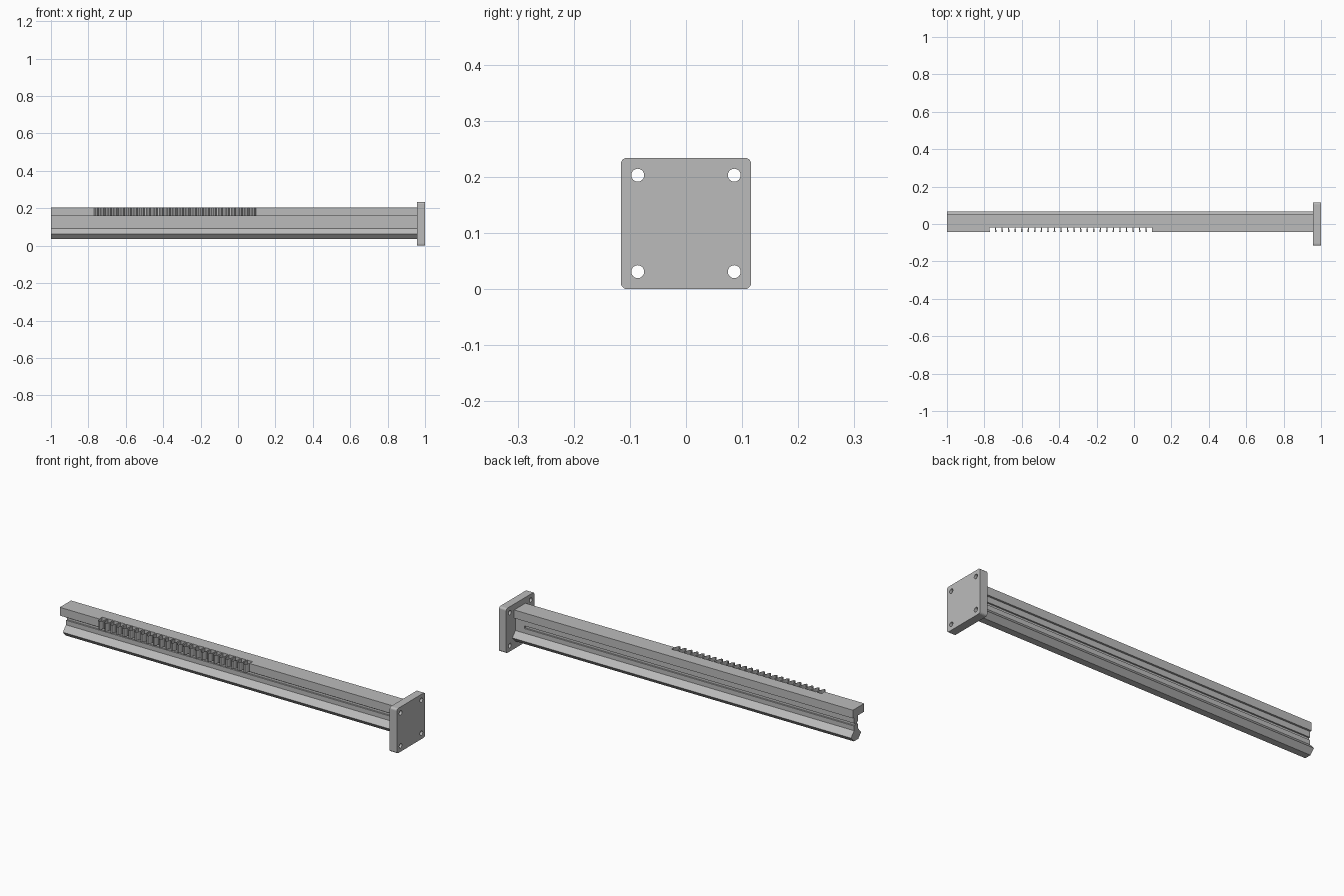
import bpy, bmesh, math
from mathutils import Vector

cube = bpy.data.objects.get("Cube")
if cube:
    bpy.data.objects.remove(cube, do_unlink=True)

grey = bpy.data.materials.new("steel grey")
grey.use_nodes = True
grey.diffuse_color = (0.5, 0.5, 0.5, 1)
grey.node_tree.nodes["Principled BSDF"].inputs["Base Color"].default_value = (0.5, 0.5, 0.5, 1)


def finish(name, bm, normals=True):
    if normals:
        bmesh.ops.recalc_face_normals(bm, faces=bm.faces)
    mesh = bpy.data.meshes.new(name)
    bm.to_mesh(mesh)
    bm.free()
    mesh.materials.append(grey)
    ob = bpy.data.objects.new(name, mesh)
    bpy.context.collection.objects.link(ob)
    return ob


def prism(bm, points, offset):
    """Closed solid made by sweeping a polygon along an offset."""
    face = bm.faces.new([bm.verts.new(p) for p in points])
    swept = bmesh.ops.extrude_face_region(bm, geom=[face], use_keep_orig=True)
    verts = [g for g in swept["geom"] if isinstance(g, bmesh.types.BMVert)]
    bmesh.ops.translate(bm, verts=verts, vec=offset)


def box(bm, x0, x1, y0, y1, z0, z1):
    prism(bm, [(x0, y0, z0), (x1, y0, z0), (x1, y1, z0), (x0, y1, z0)], (0, 0, z1 - z0))


def cut(target, cutter):
    mod = target.modifiers.new("cut", "BOOLEAN")
    mod.operation = "DIFFERENCE"
    mod.solver = "EXACT"
    mod.object = cutter
    cutter.hide_render = True
    cutter.hide_viewport = True
    cutter.display_type = "WIRE"


# Rail: offset top flange, thin neck and a vee-shaped foot
FRONT, TOP, SHELF = -0.043, 0.203, 0.16
profile = [(FRONT, TOP), (FRONT, SHELF), (0.008, SHELF), (0.008, 0.092),
           (-0.018, 0.063), (0.006, 0.037), (0.042, 0.037), (0.066, 0.063),
           (0.04, 0.092), (0.04, SHELF), (0.05, SHELF), (0.05, TOP)]
bm = bmesh.new()
prism(bm, [(-1, y, z) for y, z in profile], (1.958, 0, 0))
rail = finish("rail", bm)

# Long slots on both sides of the neck
bm = bmesh.new()
for y0, y1 in ((-0.01, 0.016), (0.032, 0.058)):
    box(bm, -1.1, 0.905, y0, y1, 0.116, 0.13)
cut(rail, finish("slot_cutter", bm))

# Rack: open tooth pockets cut in the flange, thin tooth walls in front of it
COUNT, START, PITCH = 25, -0.775, 0.035
half = [(0.0155, -0.018), (0.013, FRONT), (0.0095, -0.055), (0.004, -0.066)]
outline = half + [(-x, y) for x, y in reversed(half)]
pockets, walls = bmesh.new(), bmesh.new()
for i in range(COUNT):
    cx = START + PITCH * (i + 0.5)
    prism(pockets, [(cx + x, y, SHELF - 0.01) for x, y in outline], (0, 0, 0.07))
    rim = [[walls.verts.new((cx + x, y, z)) for x, y in outline[1:-1]] for z in (SHELF, TOP)]
    for k in range(len(rim[0]) - 1):
        walls.faces.new((rim[0][k + 1], rim[0][k], rim[1][k], rim[1][k + 1]))
cut(rail, finish("tooth_cutter", pockets))
finish("rack_teeth", walls, normals=False)

# Square end plate with rounded corners
SIDE, HIGH, RADIUS = 0.116, 0.234, 0.011
corners = []
for sy, sz, turn in ((1, 1, 0), (-1, 1, 1), (-1, 0, 2), (1, 0, 3)):
    cy = sy * (SIDE - RADIUS)
    cz = HIGH - RADIUS if sz else RADIUS
    for k in range(6):
        a = (turn + k / 5) * math.pi / 2
        corners.append((0.958, cy + RADIUS * math.cos(a), cz + RADIUS * math.sin(a)))
bm = bmesh.new()
prism(bm, corners, (0.042, 0, 0))
plate = finish("end_plate", bm)

# Four bolt holes
bm = bmesh.new()
for y in (-0.086, 0.086):
    for z in (0.031, 0.203):
        ring = [Vector((0.9, y + 0.0115 * math.cos(a), z + 0.0115 * math.sin(a)))
                for a in (math.tau * k / 24 for k in range(24))]
        prism(bm, ring, (0.2, 0, 0))
cut(plate, finish("bolt_hole_cutter", bm))
